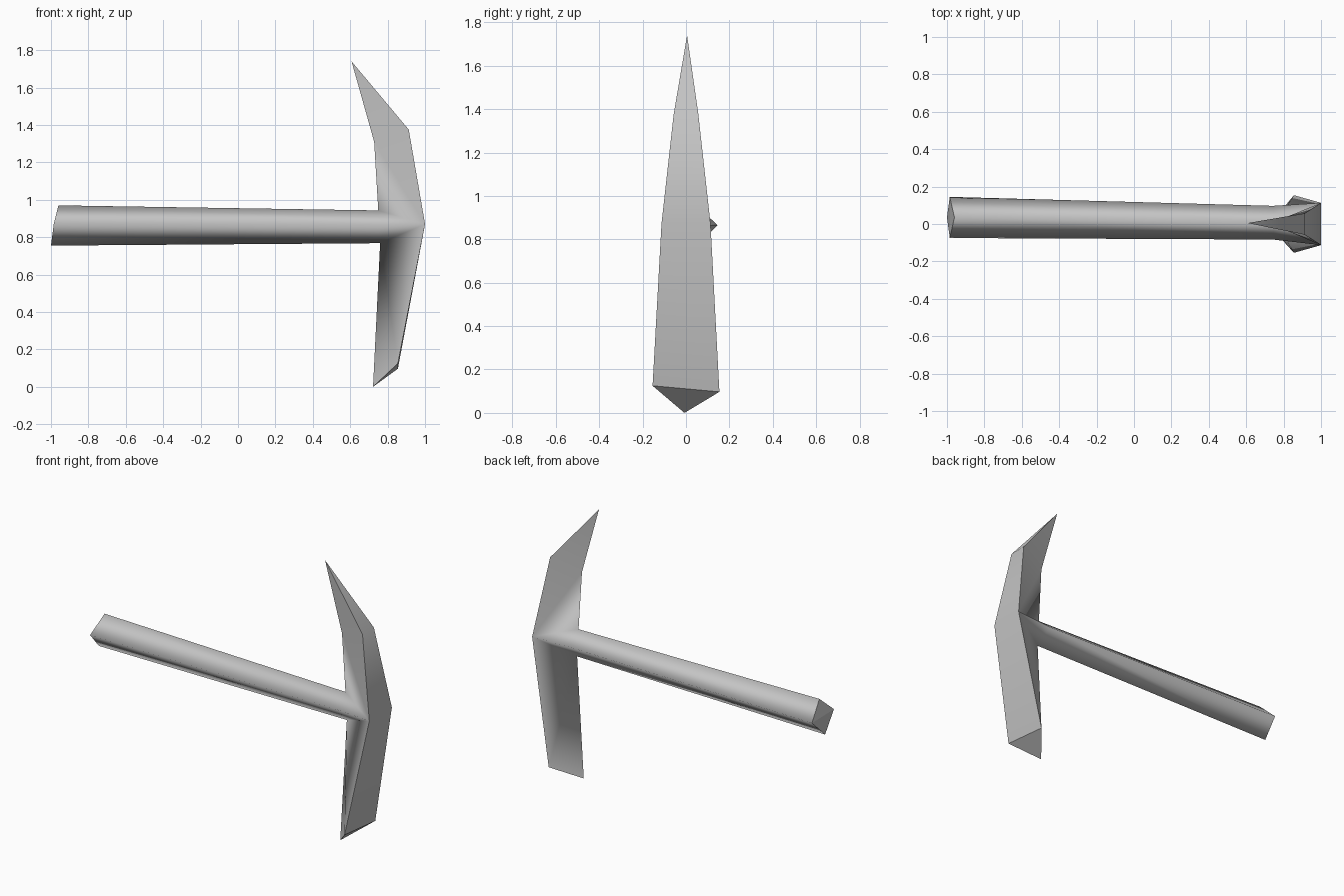
import bpy
import bmesh
from math import radians

cube = bpy.data.objects.get("Cube")
if cube:
    bpy.data.objects.remove(cube)

# Single grey colour
grey = bpy.data.materials.new("plain grey")
grey.use_nodes = True
colour = (0.55, 0.55, 0.55, 1)
grey.diffuse_color = colour
grey.node_tree.nodes["Principled BSDF"].inputs["Base Color"].default_value = colour

bm = bmesh.new()


def vert(x, y, z):
    return bm.verts.new((x, y, z))


def pair(x, y, z_front, z_back):
    """Front and back corners of the broad outer face."""
    return vert(x, -y, z_front), vert(x, y, z_back)


# Handle: four-sided tapered bar, rings run top, front, bottom, back
butt = [vert(-0.96, 0.035, 0.97), vert(-0.985, -0.075, 0.87),
        vert(-1, 0.035, 0.755), vert(-0.985, 0.145, 0.865)]
neck = [vert(0.75, 0.005, 0.943), vert(0.743, -0.083, 0.865),
        vert(0.76, 0.005, 0.768), vert(0.743, 0.097, 0.865)]
for i in range(4):
    j = (i + 1) % 4
    bm.faces.new((butt[i], butt[j], neck[j], neck[i]))
caps = [bm.faces.new((butt[0], butt[1], butt[3])),
        bm.faces.new((butt[1], butt[2], butt[3]))]

# Head: triangular section, broad face outward, ridge toward the handle
point = vert(0.607, 0.005, 1.74)
ridge = vert(0.728, 0.002, 1.31)
shoulder = pair(0.913, 0.057, 1.375, 1.375)
middle = pair(1, 0.113, 0.87, 0.87)
chisel = pair(0.855, 0.154, 0.125, 0.097)
foot = vert(0.722, -0.007, 0)

for s, side in enumerate((neck[1], neck[3])):
    bm.faces.new((point, ridge, shoulder[s]))
    bm.faces.new((ridge, neck[0], middle[s], shoulder[s]))
    bm.faces.new((neck[0], side, middle[s]))
    bm.faces.new((side, neck[2], middle[s]))
    bm.faces.new((neck[2], foot, chisel[s], middle[s]))

# Outer face of the head and the bevelled lower end
bm.faces.new((point, *shoulder))
bm.faces.new((shoulder[0], middle[0], middle[1], shoulder[1]))
bm.faces.new((middle[0], chisel[0], chisel[1], middle[1]))
caps.append(bm.faces.new((chisel[0], foot, chisel[1])))

# Smooth shading, with crisp head edges and crisp ends
bmesh.ops.recalc_face_normals(bm, faces=bm.faces[:])
for face in bm.faces:
    face.smooth = True
for edge in bm.edges:
    at_end = any(face in caps for face in edge.link_faces)
    edge.smooth = not at_end and edge.calc_face_angle(0) < radians(100)

mesh = bpy.data.meshes.new("pickaxe")
bm.to_mesh(mesh)
bm.free()
mesh.materials.append(grey)
pickaxe = bpy.data.objects.new("pickaxe", mesh)
bpy.context.collection.objects.link(pickaxe)
